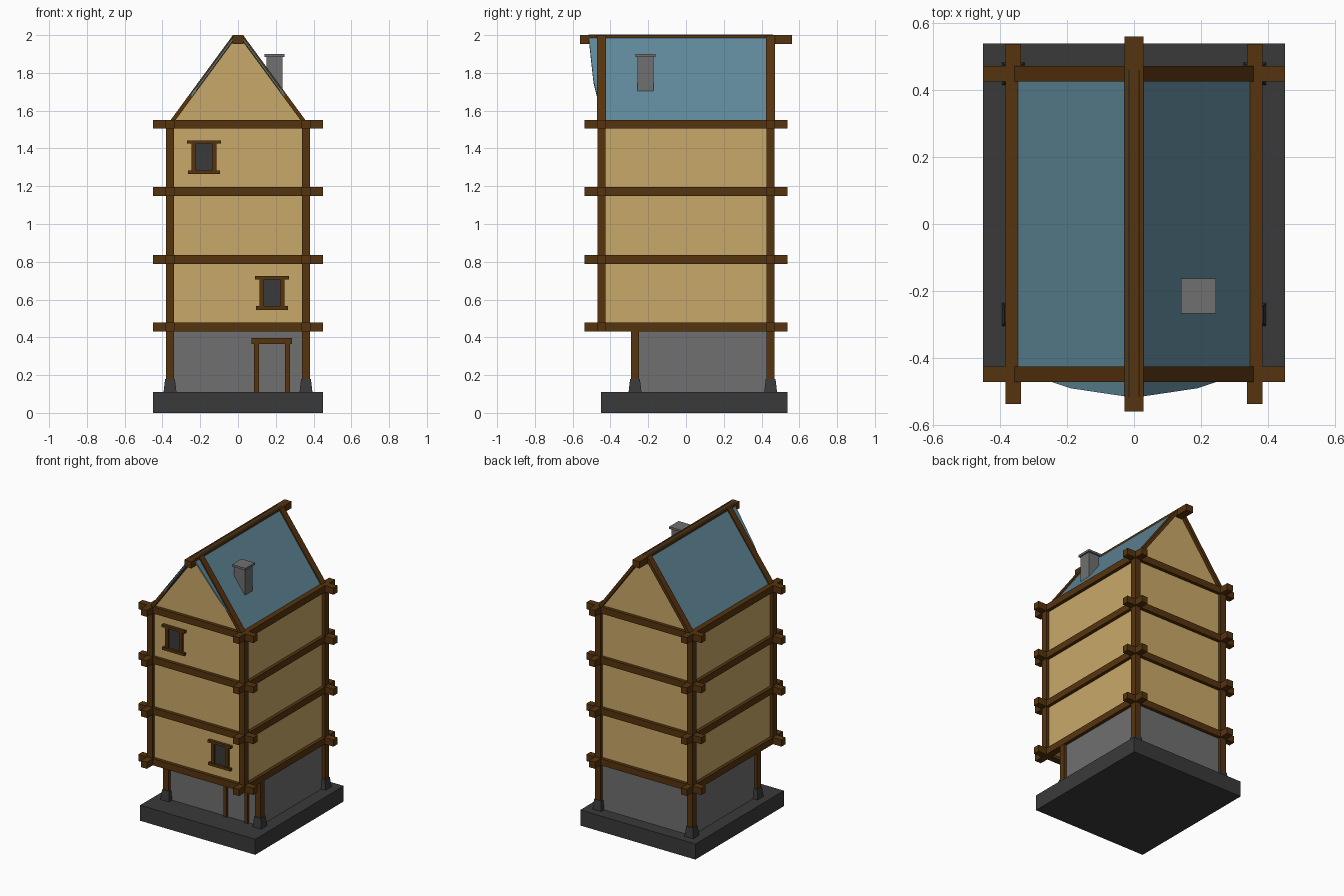
import bpy, bmesh, math

if "Cube" in bpy.data.objects:
    bpy.data.objects.remove(bpy.data.objects["Cube"])

def mat(name, c):
    m = bpy.data.materials.new(name)
    m.diffuse_color = (*c, 1)
    m.use_nodes = True
    m.node_tree.nodes["Principled BSDF"].inputs["Base Color"].default_value = m.diffuse_color
    return m

PLASTER = mat("yellow plaster", (0.584, 0.397, 0.138))
TIMBER = mat("brown timber", (0.093, 0.034, 0.0045))
STONE = mat("grey stone", (0.162, 0.162, 0.162))
DARK = mat("dark stone", (0.042, 0.042, 0.042))
SLATE = mat("blue slate", (0.114, 0.242, 0.314))

def loft(name, a, b, m):
    """Closed solid between two matching rings of points."""
    bm = bmesh.new()
    va = [bm.verts.new(p) for p in a]
    vb = [bm.verts.new(p) for p in b]
    n = len(a)
    bm.faces.new(va)
    bm.faces.new(vb[::-1])
    for i in range(n):
        j = (i + 1) % n
        bm.faces.new((va[i], va[j], vb[j], vb[i]))
    bmesh.ops.recalc_face_normals(bm, faces=bm.faces)
    me = bpy.data.meshes.new(name)
    bm.to_mesh(me)
    bm.free()
    me.materials.append(m)
    ob = bpy.data.objects.new(name, me)
    bpy.context.collection.objects.link(ob)
    return ob

def rect(x0, x1, y0, y1, z):
    return [(x0, y0, z), (x1, y0, z), (x1, y1, z), (x0, y1, z)]

def box(name, x0, x1, y0, y1, z0, z1, m):
    return loft(name, rect(x0, x1, y0, y1, z0), rect(x0, x1, y0, y1, z1), m)

PX, PY, FY, H = 0.36, 0.448, -0.27, 0.0235   # post centres, recessed front, half width

# Plinth, stone ground floor and plaster storeys
box("plinth", -0.45, 0.45, -0.45, 0.538, 0, 0.11, DARK)
box("ground_floor", -PX, PX, FY, PY, 0.11, 0.45, STONE)
box("upper_walls", -PX, PX, -PY, PY, 0.45, 1.535, PLASTER)

# Posts and tapered stone feet
for s in (-1, 1):
    x = s * PX
    for name, y, z0, z1 in (("upper_front_post", -PY, 0.435, 1.54),
                            ("lower_front_post", FY, 0.11, 0.45),
                            ("back_post", PY, 0.11, 1.54)):
        box(name, x - H * .92, x + H * .92, y - H * .92, y + H * .92, z0, z1, TIMBER)
    for y in (FY, PY):
        a, b = 0.034, 0.026
        loft("post_foot", rect(x - a, x + a, y - a, y + a, 0.11),
             rect(x - b, x + b, y - b, y + b, 0.18), DARK)

# Crossing floor beams
for z in (0.454, 0.813, 1.172, 1.528):
    for s in (-1, 1):
        box("cross_beam", -0.45, 0.45, s * PY - H, s * PY + H, z - H, z + H, TIMBER)
        box("side_beam", s * PX - H, s * PX + H, -0.537, 0.537, z - H, z + H, TIMBER)

# Roof slope: height at x, dropped by a distance below the rafter tops
SL = 0.45 / 0.33
def rz(x, d=0.0):
    return 2.0 - (abs(x) - 0.027) * SL - d * math.hypot(1, SL)

# Attic gable
gx = 0.345
ring = [(-gx, 1.54), (gx, 1.54), (gx, rz(gx, .016)), (0.012, 1.985), (-0.012, 1.985), (-gx, rz(gx, .016))]
loft("attic_gables", [(x, -PY, z) for x, z in ring], [(x, PY, z) for x, z in ring], PLASTER)

for s in (-1, 1):
    # Slate panel, with a front edge that bows out toward the ridge
    plan = [(0.352, -0.44), (0.25, -0.47), (0.19, -0.49), (0.015, -0.516), (0.015, 0.46), (0.352, 0.46)]
    loft("roof_slope", [(s * x, y, rz(x, .008)) for x, y in plan],
         [(s * x, y, rz(x, .017)) for x, y in plan], SLATE)
    # Rafters at both gables
    for y in (-PY, PY):
        pr = [(0.357, rz(0.357)), (0.027, 2.0), (0.01, rz(0.01, .022)), (0.345, rz(0.345, .021))]
        loft("rafter", [(s * x, y - H, z) for x, z in pr], [(s * x, y + H, z) for x, z in pr], TIMBER)
box("ridge_beam", -0.028, 0.028, -0.56, 0.56, 1.953, 2.0, TIMBER)

# Chimney
box("chimney", 0.15, 0.235, -0.258, -0.173, 1.70, 1.885, STONE)
box("chimney_cap", 0.14, 0.245, -0.267, -0.162, 1.885, 1.90, STONE)

# Front windows
for x, z in ((-0.18, 1.265), (0.18, 0.546)):
    box("window_pane", x - .046, x + .046, -PY - .004, -PY, z + .015, z + .165, DARK)
    for s in (-1, 1):
        box("window_jamb", x + s * .055 - .0115, x + s * .055 + .0115, -PY - .015, -PY, z + .01, z + .17, TIMBER)
    box("window_sill", x - .086, x + .086, -PY - .02, -PY, z, z + .019, TIMBER)
    box("window_header", x - .089, x + .089, -PY - .02, -PY, z + .16, z + .178, TIMBER)

# Door frame
for x in (0.0975, 0.2625):
    box("door_jamb", x - .0125, x + .0125, FY - .015, FY, 0.11, 0.37, TIMBER)
box("door_lintel", 0.072, 0.285, FY - .019, FY, 0.365, 0.397, TIMBER)
